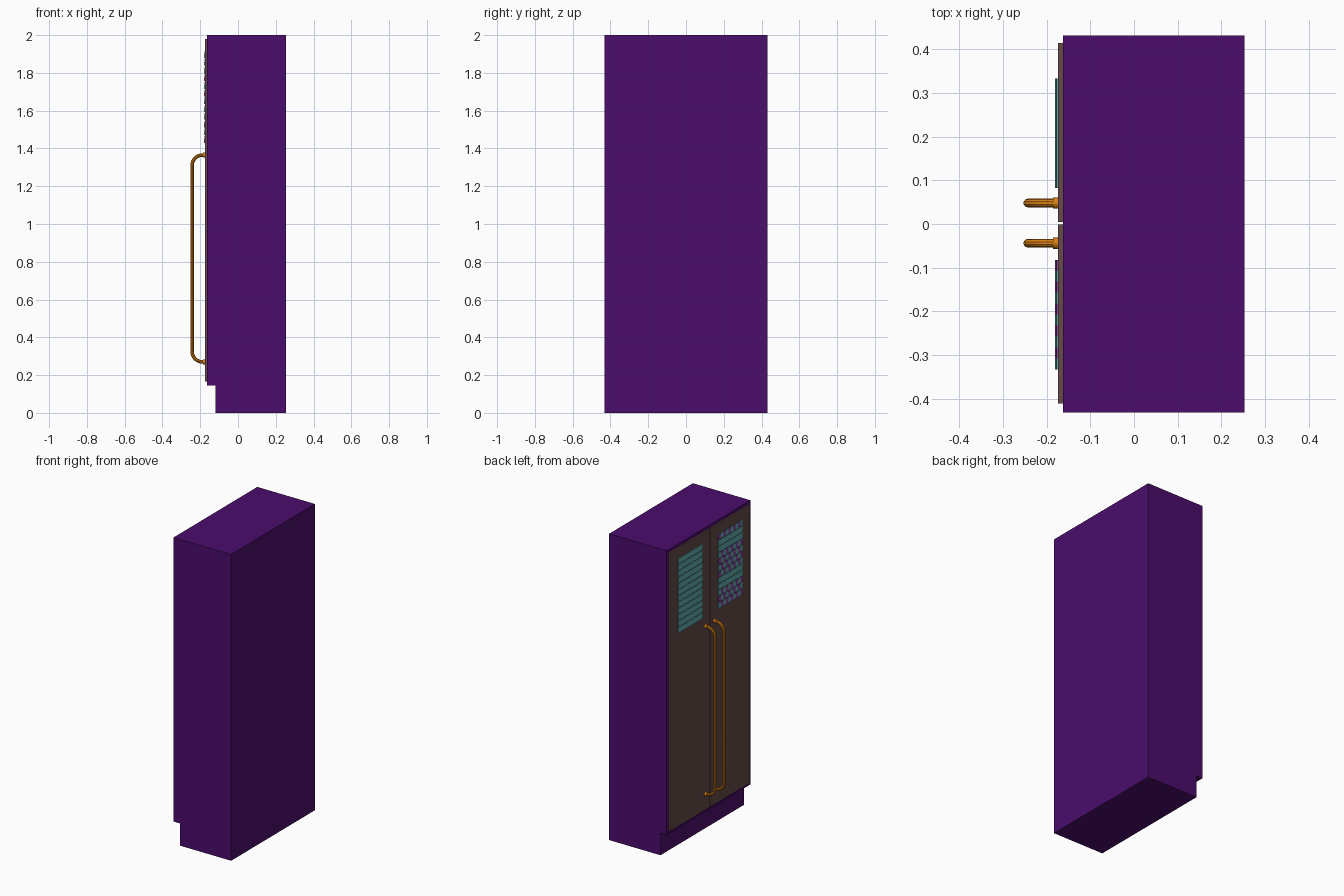
import bpy, bmesh, math
from mathutils import Vector

cube = bpy.data.objects.get("Cube")
if cube:
    bpy.data.objects.remove(cube, do_unlink=True)


def material(name, rgb):
    m = bpy.data.materials.new(name)
    m.use_nodes = True
    m.diffuse_color = (*rgb, 1)
    m.node_tree.nodes["Principled BSDF"].inputs["Base Color"].default_value = (*rgb, 1)
    return m


PURPLE = material("deep purple", (0.07, 0.004, 0.15))
BROWN = material("door brown", (0.13, 0.07, 0.066))
TEAL = material("vent teal", (0.12, 0.42, 0.42))
VIOLET = material("vent violet", (0.27, 0.06, 0.38))
ORANGE = material("handle orange", (0.67, 0.21, 0.007))


def finish(bm, name, *mats):
    bmesh.ops.recalc_face_normals(bm, faces=bm.faces)
    mesh = bpy.data.meshes.new(name)
    bm.to_mesh(mesh)
    bm.free()
    obj = bpy.data.objects.new(name, mesh)
    bpy.context.collection.objects.link(obj)
    for m in mats:
        mesh.materials.append(m)
    return obj


def prism(bm, profile, y0, y1, mat_index=0):
    """Extrude an x-z profile along y."""
    face = bm.faces.new([bm.verts.new((x, y0, z)) for x, z in profile])
    ext = bmesh.ops.extrude_face_region(bm, geom=[face])["geom"]
    verts = [g for g in ext if isinstance(g, bmesh.types.BMVert)]
    bmesh.ops.translate(bm, verts=verts, vec=(0, y1 - y0, 0))
    for f in {f for v in verts for f in v.link_faces} | {face}:
        f.material_index = mat_index


# Cabinet body with a recessed toe kick under the doors
bm = bmesh.new()
prism(bm, [(-0.118, 0), (0.253, 0), (0.253, 2), (-0.163, 2), (-0.163, 0.145), (-0.118, 0.145)],
      -0.432, 0.432)
finish(bm, "cabinet_body", PURPLE)

DOOR_X = -0.174
MID = 0.002          # seam between the doors
SLATS, V_LOW, V_HIGH = 12, 1.43, 1.92
PITCH = (V_HIGH - V_LOW) / SLATS


def door(name, s):
    bm = bmesh.new()
    prism(bm, [(DOOR_X, 0.165), (-0.162, 0.165), (-0.162, 1.98), (DOOR_X, 1.98)],
          MID + s * 0.003, MID + s * 0.413)
    finish(bm, name + "_door", BROWN)


def vent(name, s, mixed):
    """Sloped louvre slats; a mixed vent has rows of violet dashes."""
    bm = bmesh.new()
    cuts = 10 if mixed else 1
    y0, step = s * 0.082, s * 0.251 / cuts
    for i in range(SLATS):
        z = V_LOW + i * PITCH
        top = z + PITCH * 0.85
        dashed = mixed and i % 6 not in (3, 4)
        for k in range(cuts):
            prism(bm, [(DOOR_X, z), (DOOR_X, top), (DOOR_X - 0.003, top), (DOOR_X - 0.007, z)],
                  y0 + k * step, y0 + (k + 1) * step, int(dashed and (i + k) % 2))
    finish(bm, name + "_vent_slats", TEAL, VIOLET)


def handle(name, y):
    low, high, out, r = 0.27, 1.365, -0.243, 0.055
    points = [(DOOR_X, low)]
    for cz, start in ((low + r, -90), (high - r, -180)):
        for k in range(9):
            a = math.radians(start - k * 90 / 8)
            points.append((out + r + r * math.cos(a), cz + r * math.sin(a)))
    points.append((DOOR_X, high))
    curve = bpy.data.curves.new(name + "_handle", "CURVE")
    curve.dimensions = "3D"
    curve.bevel_depth = 0.01
    curve.bevel_resolution = 3
    spline = curve.splines.new("POLY")
    spline.points.add(len(points) - 1)
    for p, (x, z) in zip(spline.points, points):
        p.co = (x, y, z, 1)
    curve.materials.append(ORANGE)
    rod = bpy.data.objects.new(name + "_handle", curve)
    bpy.context.collection.objects.link(rod)
    bpy.ops.object.select_all(action="DESELECT")
    rod.select_set(True)
    bpy.context.view_layer.objects.active = rod
    bpy.ops.object.convert(target="MESH")
    bpy.ops.object.shade_smooth_by_angle()
    # Mounting collars
    for end, z in (("lower", low), ("upper", high)):
        bpy.ops.mesh.primitive_cylinder_add(vertices=20, radius=0.013, depth=0.012,
                                            location=Vector((DOOR_X - 0.006, y, z)),
                                            rotation=(0, math.pi / 2, 0))
        collar = bpy.context.object
        collar.name = f"{name}_handle_{end}_collar"
        collar.data.materials.append(ORANGE)
        bpy.ops.object.shade_smooth_by_angle()


for name, s in (("back", 1), ("front", -1)):
    door(name, s)
    vent(name, s, s < 0)
    handle(name, MID + s * 0.046)
